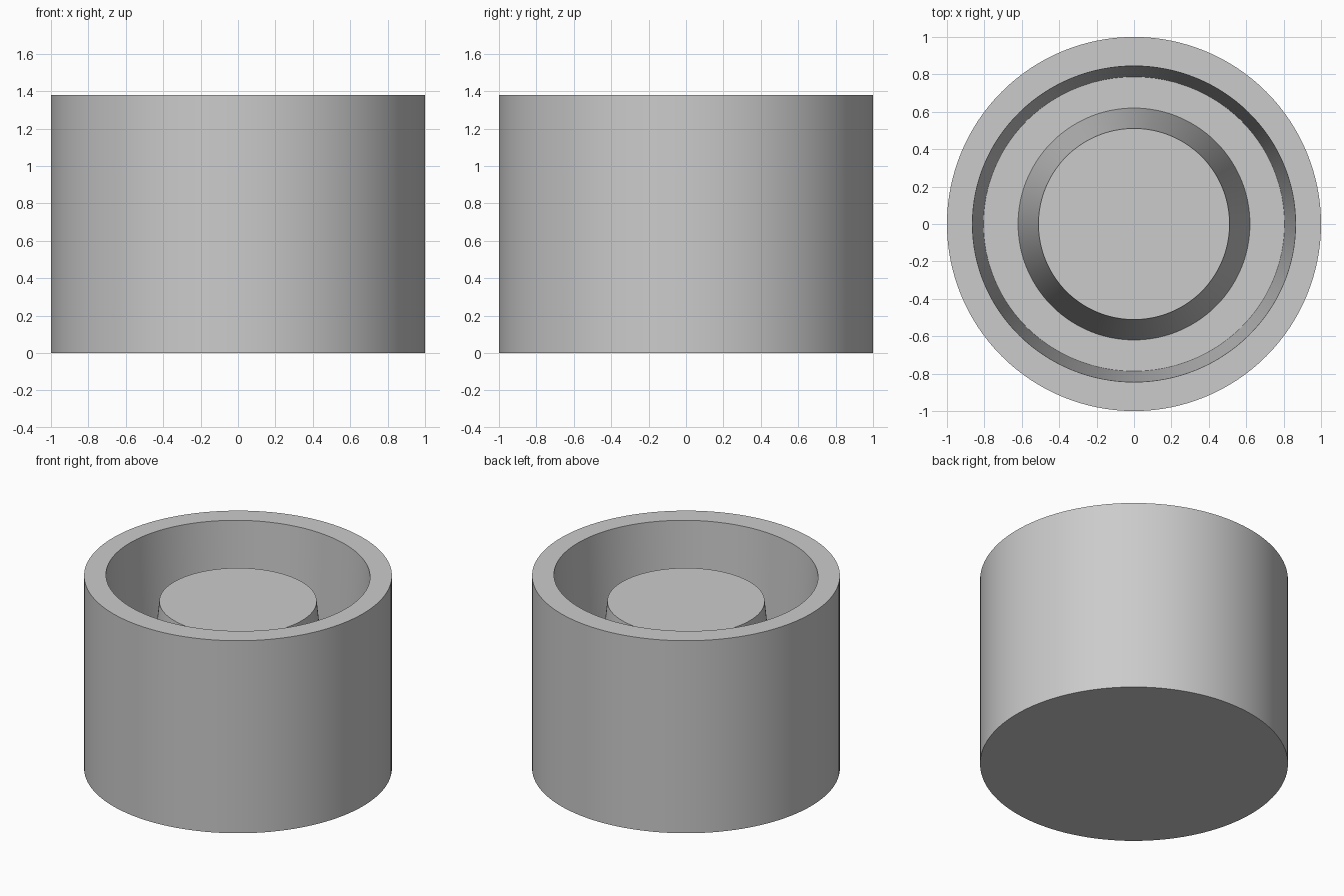
import bpy
import bmesh
import math

SEGMENTS = 128
HEIGHT = 1.38
FLOOR_Z = 0.13

cube = bpy.data.objects.get("Cube")
if cube:
    bpy.data.objects.remove(cube)

# Single grey material
grey = bpy.data.materials.new("light_grey")
grey.use_nodes = True
colour = (0.6, 0.6, 0.6, 1)
grey.diffuse_color = colour
grey.node_tree.nodes["Principled BSDF"].inputs["Base Color"].default_value = colour


def add_ring(bm, rx, ry, z):
    """Ring of vertices with radii rx and ry at height z."""
    angles = [math.tau * i / SEGMENTS for i in range(SEGMENTS)]
    return [bm.verts.new((rx * math.cos(a), ry * math.sin(a), z)) for a in angles]


def lathe(name, profile):
    """Closed skin through a chain of rings, capped at both ends."""
    bm = bmesh.new()
    rings = [add_ring(bm, *p) for p in profile]
    for a, b in zip(rings, rings[1:]):
        for i in range(SEGMENTS):
            j = (i + 1) % SEGMENTS
            bm.faces.new((a[i], a[j], b[j], b[i]))
    bm.faces.new(rings[0][::-1])
    bm.faces.new(rings[-1])
    mesh = bpy.data.meshes.new(name)
    bm.to_mesh(mesh)
    bm.free()
    mesh.materials.append(grey)
    obj = bpy.data.objects.new(name, mesh)
    bpy.context.collection.objects.link(obj)
    bpy.ops.object.select_all(action='DESELECT')
    obj.select_set(True)
    bpy.context.view_layer.objects.active = obj
    bpy.ops.object.shade_smooth_by_angle(angle=math.radians(30))
    return obj


# Round cup with a tapered, slightly oval cavity and a tapered central core
lathe("cup_with_core", [
    (1, 1, 0),
    (1, 1, HEIGHT),
    (0.864, 0.845, HEIGHT),
    (0.805, 0.787, FLOOR_Z),
    (0.62, 0.62, FLOOR_Z),
    (0.511, 0.511, 1.197),
])
